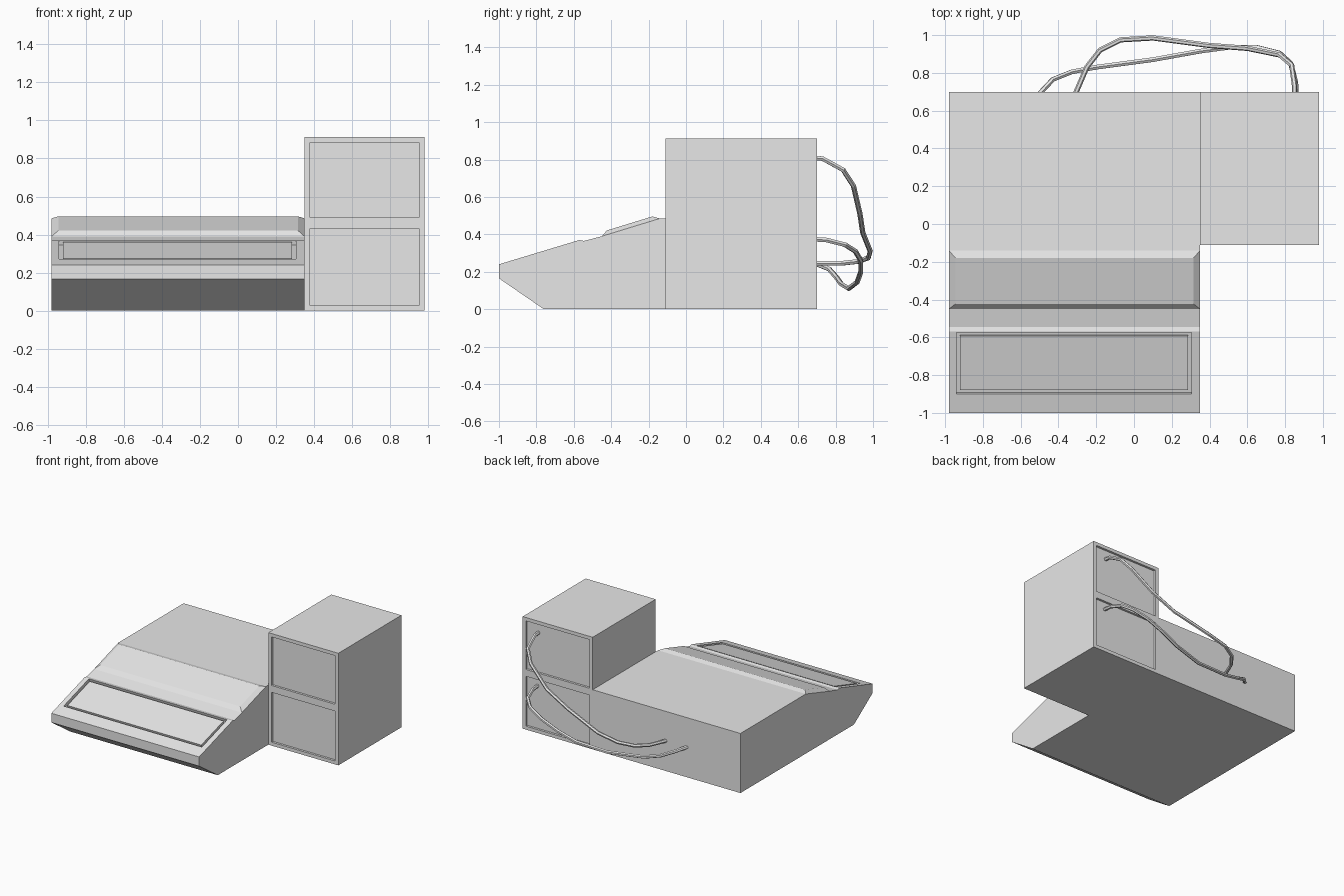
import bpy, bmesh, math
from mathutils import Matrix, Vector

cube = bpy.data.objects.get("Cube")
if cube:
    bpy.data.objects.remove(cube, do_unlink=True)

grey = bpy.data.materials.new("light_grey")
grey.use_nodes = True
grey.diffuse_color = (0.8, 0.8, 0.8, 1)
grey.node_tree.nodes["Principled BSDF"].inputs["Base Color"].default_value = (0.8, 0.8, 0.8, 1)


def make(name, bm):
    bmesh.ops.recalc_face_normals(bm, faces=bm.faces[:])
    mesh = bpy.data.meshes.new(name)
    bm.to_mesh(mesh)
    bm.free()
    obj = bpy.data.objects.new(name, mesh)
    mesh.materials.append(grey)
    bpy.context.collection.objects.link(obj)
    return obj


def box(name, size, matrix):
    bm = bmesh.new()
    bmesh.ops.create_cube(bm, size=1)
    bmesh.ops.scale(bm, vec=size, verts=bm.verts)
    bmesh.ops.transform(bm, matrix=matrix, verts=bm.verts)
    return make(name, bm)


LEFT, SPLIT, RIGHT, BACK = 0.98, 0.35, -0.98, 0.70

# Console body: side profile extruded across the width
profile = [(-0.76, 0), (-1, 0.165), (-1, 0.24), (-0.57, 0.37), (-0.545, 0.365),
           (-0.45, 0.39), (-0.14, 0.485), (BACK, 0.485), (BACK, 0)]
bm = bmesh.new()
side = bm.faces.new([bm.verts.new((RIGHT, y, z)) for y, z in profile])
ext = bmesh.ops.extrude_face_region(bm, geom=[side])
moved = [v for v in ext["geom"] if isinstance(v, bmesh.types.BMVert)]
bmesh.ops.translate(bm, vec=(SPLIT - RIGHT, 0, 0), verts=moved)
bmesh.ops.recalc_face_normals(bm, faces=bm.faces[:])

# Raised, bevelled panel on the upper slope
slope = [f for f in bm.faces if f.normal.z > 0.8 and -0.4 < f.calc_center_median().y < -0.2]
bmesh.ops.inset_individual(bm, faces=slope, thickness=0.035, depth=0.022, use_even_offset=True)
body = make("console_body", bm)

# Keyboard well cut into the lower slope, with the keyboard plate inside
tilt = math.atan2(0.13, 0.43)
centre = Vector(((-0.94 + 0.305) / 2, -0.737, 0.24 + 0.263 * math.tan(tilt)))
place = Matrix.Translation(centre) @ Matrix.Rotation(tilt, 4, "X")
length = 0.325 / math.cos(tilt)
cutter = box("well_cutter", (1.245, length, 0.05), place)
cutter.hide_render = True
cut = body.modifiers.new("well", "BOOLEAN")
cut.object = cutter
cut.solver = "EXACT"
bpy.context.view_layer.objects.active = body
bpy.ops.object.modifier_apply(modifier="well")
bpy.data.objects.remove(cutter, do_unlink=True)
box("keyboard_plate", (1.205, length - 0.04, 0.03), place @ Matrix.Translation((0, 0, -0.018)))

# Drive tower: two stacked bays, recessed on front and back
bm = bmesh.new()
bmesh.ops.create_cube(bm, size=1)
bmesh.ops.scale(bm, vec=(LEFT - SPLIT, 0.81, 0.912), verts=bm.verts)
bmesh.ops.translate(bm, vec=((LEFT + SPLIT) / 2, BACK - 0.405, 0.456), verts=bm.verts)
bmesh.ops.bisect_plane(bm, geom=bm.verts[:] + bm.edges[:] + bm.faces[:],
                       plane_co=(0, 0, 0.461), plane_no=(0, 0, 1))
bays = [f for f in bm.faces if abs(f.normal.y) > 0.9]
bmesh.ops.inset_individual(bm, faces=bays, thickness=0.028, use_even_offset=True)
bmesh.ops.inset_individual(bm, faces=bays, thickness=0, depth=-0.018)
make("drive_tower", bm)


# Cables from the bays to the back of the console
def cable(name, points):
    curve = bpy.data.curves.new(name, "CURVE")
    curve.dimensions = "3D"
    curve.bevel_depth = 0.014
    curve.bevel_resolution = 1
    curve.use_fill_caps = True
    spline = curve.splines.new("POLY")
    spline.points.add(len(points) - 1)
    for p, co in zip(spline.points, points):
        p.co = (*co, 1)
    spline.use_smooth = False
    curve.materials.append(grey)
    bpy.context.collection.objects.link(bpy.data.objects.new(name, curve))


cable("upper_cable", [
    (0.85, 0.67, 0.81), (0.85, 0.73, 0.805), (0.835, 0.84, 0.745), (0.77, 0.895, 0.66),
    (0.6, 0.93, 0.51), (0.4, 0.945, 0.41), (0.1, 0.985, 0.31), (-0.07, 0.975, 0.275),
    (-0.18, 0.92, 0.255), (-0.25, 0.83, 0.245), (-0.31, 0.69, 0.245)])
cable("lower_cable", [
    (0.86, 0.67, 0.375), (0.855, 0.75, 0.37), (0.83, 0.85, 0.345), (0.77, 0.905, 0.31),
    (0.65, 0.935, 0.26), (0.5, 0.935, 0.2), (0.35, 0.915, 0.145), (0.1, 0.87, 0.11),
    (-0.2, 0.83, 0.135), (-0.33, 0.805, 0.17), (-0.43, 0.765, 0.215), (-0.5, 0.69, 0.245)])
